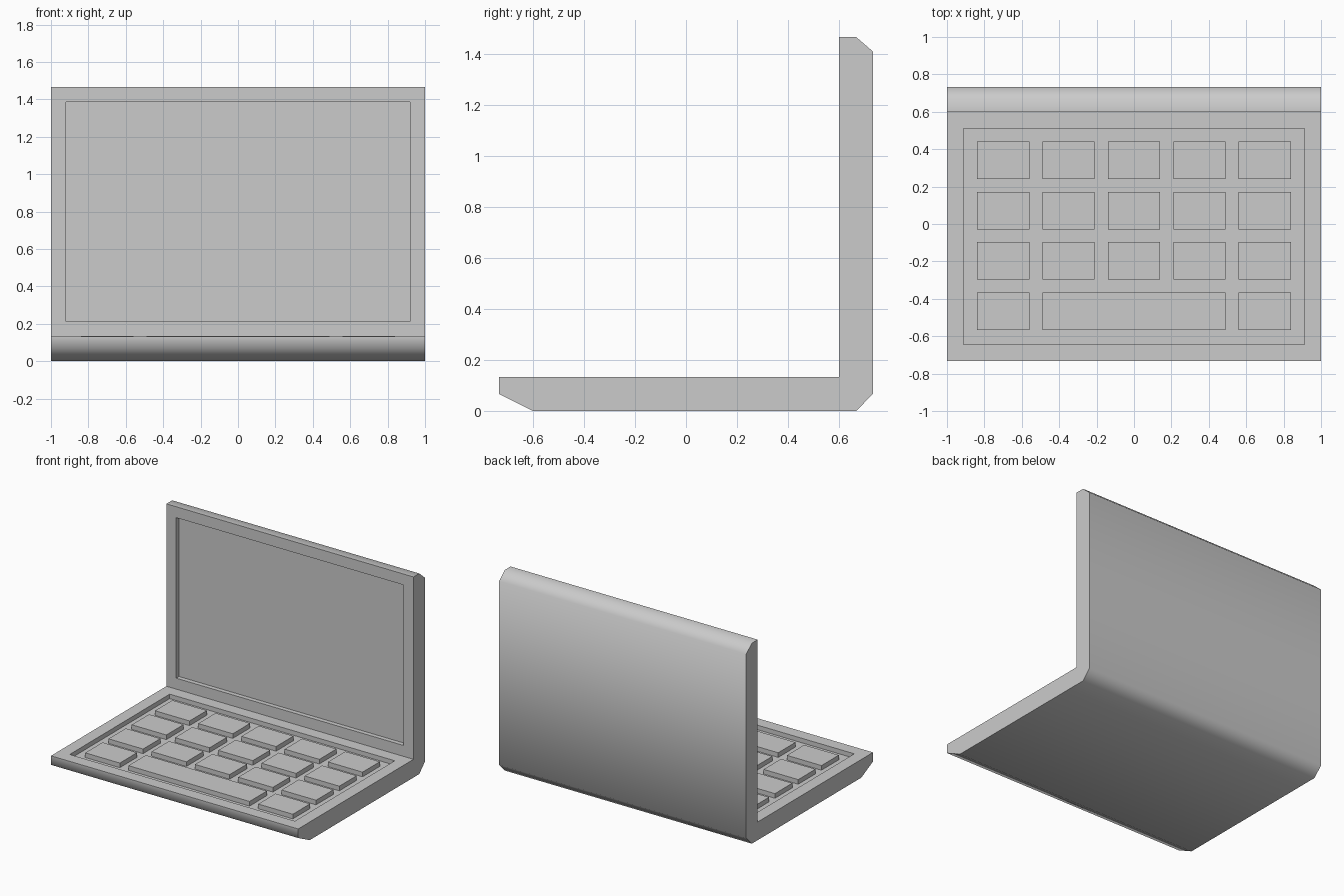
import bpy, bmesh, math
from mathutils import Vector

if "Cube" in bpy.data.objects:
    bpy.data.objects.remove(bpy.data.objects["Cube"])

DEPTH = 0.033  # depth of the screen and keyboard recesses


def finish(bm, name, angle):
    bmesh.ops.recalc_face_normals(bm, faces=bm.faces)
    mesh = bpy.data.meshes.new(name)
    bm.to_mesh(mesh)
    bm.free()
    obj = bpy.data.objects.new(name, mesh)
    bpy.context.collection.objects.link(obj)
    bpy.ops.object.select_all(action='DESELECT')
    obj.select_set(True)
    bpy.context.view_layer.objects.active = obj
    bpy.ops.object.shade_smooth_by_angle(angle=math.radians(angle))
    return obj


def recess(bm, centre, margin):
    face = min(bm.faces, key=lambda f: (f.calc_center_median() - Vector(centre)).length)
    bmesh.ops.inset_individual(bm, faces=[face], thickness=margin, depth=0)
    bmesh.ops.inset_individual(bm, faces=[face], thickness=0, depth=-DEPTH)


# L-shaped side profile (y, z) swept across the width
profile = [(-0.733, 0.133), (-0.733, 0.067), (-0.6, 0), (0.667, 0), (0.733, 0.067),
           (0.733, 1.41), (0.667, 1.467), (0.6, 1.467), (0.6, 0.133)]
bm = bmesh.new()
side = bm.faces.new([bm.verts.new((-1, y, z)) for y, z in profile])
swept = bmesh.ops.extrude_face_region(bm, geom=[side], use_keep_orig=True)
bmesh.ops.translate(bm, vec=(2, 0, 0),
                    verts=[v for v in swept["geom"] if isinstance(v, bmesh.types.BMVert)])
bmesh.ops.recalc_face_normals(bm, faces=bm.faces)

# Keyboard well and screen recess
recess(bm, (0, -0.066, 0.133), 0.126)
recess(bm, (0, 0.6, 0.8), 0.113)
finish(bm, "laptop_body", 70)


def key(name, x, y, width):
    bm = bmesh.new()
    bmesh.ops.create_cube(bm, size=1)
    height = DEPTH + 0.001
    bmesh.ops.scale(bm, vec=(width, 0.2, height), verts=bm.verts)
    bmesh.ops.translate(bm, vec=(x, y, 0.133 - DEPTH + height / 2), verts=bm.verts)
    finish(bm, name, 30)


# Keys: three full rows, then a bottom row with the space bar
for row in range(4):
    y = 0.34 - row * 0.2687
    columns = range(5) if row < 3 else (0, 4)
    for col in columns:
        key(f"key_{row + 1}_{col + 1}", (col - 2) * 0.35, y, 0.28)
key("space_bar", 0, 0.34 - 3 * 0.2687, 0.98)
